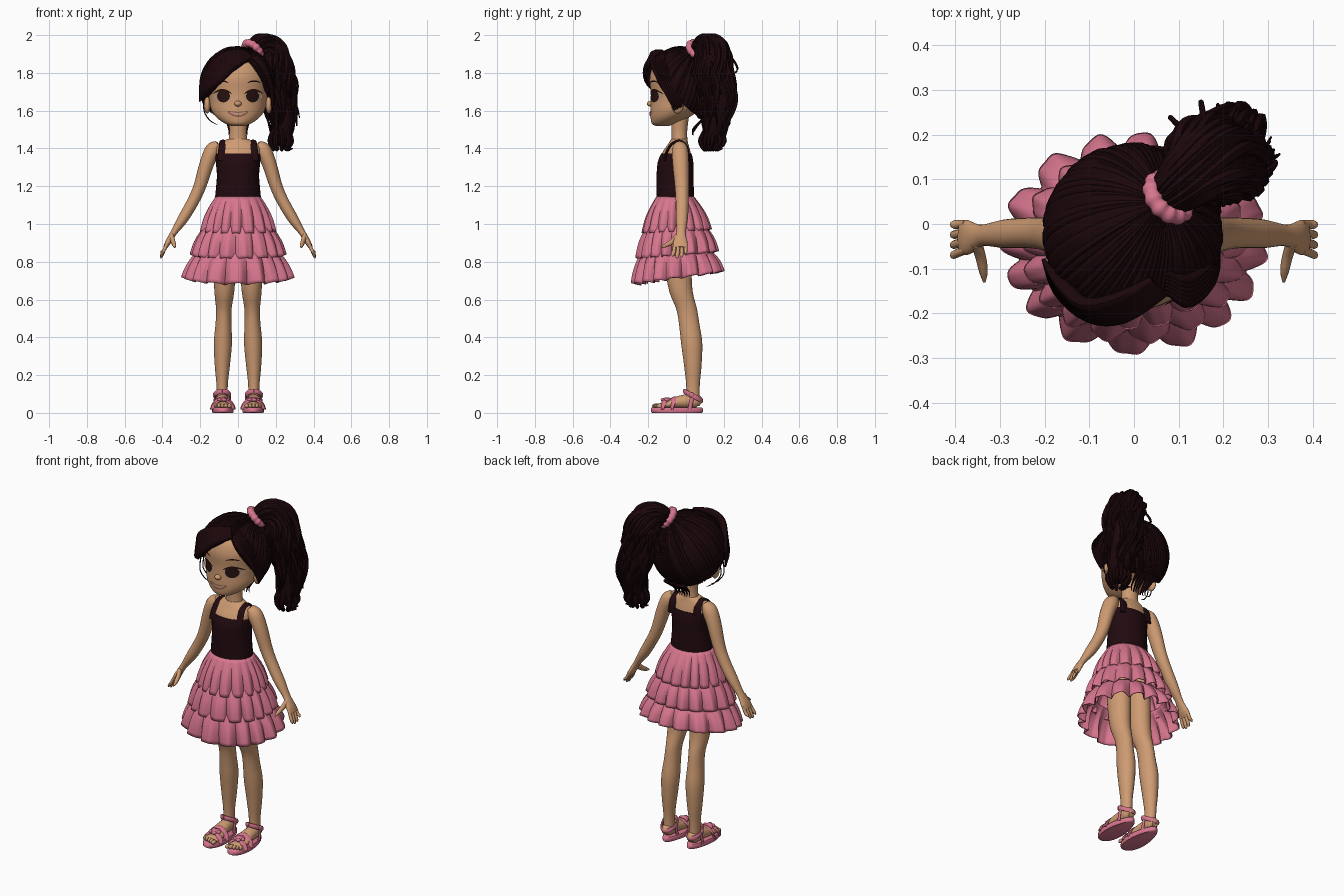
import bpy, bmesh, math, random
from mathutils import Vector, Matrix
from mathutils.bvhtree import BVHTree

random.seed(4)
cube = bpy.data.objects.get("Cube")
if cube:
    bpy.data.objects.remove(cube)
TAU = math.tau
made = []


def material(name, rgb):
    m = bpy.data.materials.new(name)
    m.use_nodes = True
    m.diffuse_color = (*rgb, 1)
    m.node_tree.nodes["Principled BSDF"].inputs["Base Color"].default_value = (*rgb, 1)
    return m


SKIN = material("skin", (0.62, 0.33, 0.17))
HAIR = material("dark hair", (0.011, 0.002, 0.003))
CLOTH = material("dark top", (0.015, 0.003, 0.005))
PINK = material("pink", (0.68, 0.18, 0.27))
IRIS = material("dark eye", (0.02, 0.006, 0.005))
LIP = material("lip", (0.32, 0.12, 0.08))
EYE = material("eye tan", (0.52, 0.34, 0.23))


def finish(name, bm, mat, solid=0):
    bmesh.ops.recalc_face_normals(bm, faces=bm.faces)
    me = bpy.data.meshes.new(name)
    bm.to_mesh(me)
    bm.free()
    me.materials.append(mat)
    ob = bpy.data.objects.new(name, me)
    bpy.context.collection.objects.link(ob)
    if solid:
        ob.modifiers.new("thickness", 'SOLIDIFY').thickness = solid
    made.append(ob)
    return ob


def add(bm, rings, caps=True):
    rows = [[bm.verts.new(p) for p in r] for r in rings]
    n = len(rows[0])
    for a, b in zip(rows, rows[1:]):
        for i in range(n):
            bm.faces.new((a[i], a[(i + 1) % n], b[(i + 1) % n], b[i]))
    if caps:
        bm.faces.new(rows[0])
        bm.faces.new(rows[-1])


def spline(pts, n):
    """Smooth curve through tuples of any length."""
    out = []
    for k in range(n + 1):
        u = k / n * (len(pts) - 1)
        i = min(int(u), len(pts) - 2)
        t = u - i
        p0, p1, p2 = pts[max(i - 1, 0)], pts[i], pts[i + 1]
        p3 = pts[min(i + 2, len(pts) - 1)]
        out.append([b + t * (c - a) / 2 + t * t * (a - 2.5 * b + 2 * c - d / 2)
                    + t ** 3 * (1.5 * (b - c) + (d - a) / 2)
                    for a, b, c, d in zip(p0, p1, p2, p3)])
    return out


def stack(bm, pts, n=24, seg=36):
    """Level ellipses: z, centre x, centre y, radius x, radius y."""
    add(bm, [[Vector((cx + rx * math.cos(TAU * i / seg), cy + ry * math.sin(TAU * i / seg), z))
              for i in range(seg)] for z, cx, cy, rx, ry in spline(pts, n)])


def tube(bm, pts, n=14, seg=12, ref=(0, 1, 0)):
    """Swept ellipses: x, y, z, radius across, radius along ref."""
    s = spline(pts, n)
    rings = []
    for k, p in enumerate(s):
        t = (Vector(s[min(k + 1, n)][:3]) - Vector(s[max(k - 1, 0)][:3])).normalized()
        side = t.cross(Vector(ref)).normalized()
        up = side.cross(t)
        rings.append([Vector(p[:3]) + side * p[3] * math.cos(TAU * i / seg)
                      + up * p[4] * math.sin(TAU * i / seg) for i in range(seg)])
    add(bm, rings)


def ball(bm, c, r):
    bmesh.ops.create_uvsphere(bm, u_segments=20, v_segments=12, radius=1,
                              matrix=Matrix.Translation(c) @ Matrix.Diagonal((*r, 1)))


# Head, nose and neck
bm = bmesh.new()
stack(bm, [(1.518, 0, -.125, .03, .03), (1.53, 0, -.12, .065, .06), (1.56, 0, -.09, .11, .097),
           (1.60, 0, -.06, .14, .128), (1.65, 0, -.035, .152, .152), (1.70, 0, -.025, .16, .162),
           (1.78, 0, -.02, .17, .172), (1.85, 0, -.02, .14, .145), (1.89, 0, -.02, .08, .08)], 36, 48)
face = BVHTree.FromBMesh(bm)
finish("head", bm, SKIN)
bm = bmesh.new()
ball(bm, (0, -.187, 1.637), (.019, .02, .015))
finish("nose", bm, SKIN)
bm = bmesh.new()
stack(bm, [(1.38, 0, -.04, .06, .045), (1.44, 0, -.035, .05, .042), (1.5, 0, -.035, .046, .042),
           (1.6, 0, -.03, .055, .05)])
finish("neck", bm, SKIN)


def patch(name, cx, cz, rx, rz, mat, lift, bend=0):
    """Thin plate laid on the face."""
    bm = bmesh.new()
    rings = []
    for f in (1, .75, .5, .25, .03):
        ring = []
        for i in range(28):
            c, s = math.cos(TAU * i / 28) * f, math.sin(TAU * i / 28) * f
            x, z = cx + rx * c, cz + rz * s + bend * c * c
            hit = face.ray_cast(Vector((x, -1, z)), Vector((0, 1, 0)))[0]
            ring.append(hit - Vector((0, lift, 0)))
        rings.append(ring)
    add(bm, rings)
    finish(name, bm, mat)


for s, side in ((1, "left"), (-1, "right")):
    patch(side + "_eye", s * .08, 1.677, .047, .031, EYE, .002)
    patch(side + "_iris", s * .077, 1.677, .034, .033, IRIS, .004)
    patch(side + "_lash", s * .083, 1.709, .05, .006, IRIS, .006, -.02)
    patch(side + "_brow", s * .085, 1.757, .035, .004, HAIR, .004, -.01)
    bm = bmesh.new()
    ball(bm, (s * .163, -.045, 1.63), (.017, .032, .045))
    finish(side + "_ear", bm, SKIN)
patch("lips", 0, 1.58, .056, .014, LIP, .004, .015)
patch("teeth", 0, 1.582, .042, .006, EYE, .006, .011)

# Hair cap combed from the hairline to the ponytail base
HAIRLINE = [(-180, 1.555), (-135, 1.56), (-105, 1.6), (-80, 1.66), (-60, 1.68), (-45, 1.71),
            (-30, 1.755), (-15, 1.80), (0, 1.83), (15, 1.86), (25, 1.87), (35, 1.82), (45, 1.77),
            (60, 1.70), (80, 1.66), (105, 1.6), (135, 1.56), (180, 1.555)]
centre, size = Vector((-.003, -.02, 1.73)), Vector((.2, .2, .21))
pole = Vector((.35, .35, .9)).normalized()
cols, rows = 384, 16
ends = []
for i in range(cols):
    a = -180 + 360 * i / cols
    for (a0, z0), (a1, z1) in zip(HAIRLINE, HAIRLINE[1:]):
        if a0 <= a <= a1:
            z = z0 + (z1 - z0) * (a - a0) / (a1 - a0)
    el = math.asin((z - centre.z) / size.z)
    a = math.radians(a)
    ends.append(Vector((math.sin(a) * math.cos(el), -math.cos(a) * math.cos(el), math.sin(el))))
grooves = [random.uniform(0, .022) for i in range(cols // 4)]
rings = []
for j in range(rows + 2):
    t = min(.03 + .97 * j / rows, 1)
    ring = []
    for i, e in enumerate(ends):
        ang = pole.angle(e)
        d = (pole * math.sin((1 - t) * ang) + e * math.sin(t * ang)) / math.sin(ang)
        ridge = .012 * abs(math.sin(TAU * i / 16)) + grooves[i // 4] * (i % 4 > 0)
        d *= .988 + ridge * min(1, t * 3) if j <= rows else .78
        ring.append(centre + d * size)
    rings.append(ring)
bm = bmesh.new()
add(bm, rings, False)
finish("hair_cap", bm, HAIR)

# Swept fringe on both sides of the parting
bm = bmesh.new()
for k in range(11):
    f = k / 10
    tube(bm, [(.07 - .03 * f, -.155 + .03 * f, 1.885 + .03 * f, .008, .008),
              (-.02 - .02 * f, -.205 + .035 * f, 1.84 + .06 * f, .021, .017),
              (-.10 - .01 * f, -.205 + .025 * f, 1.762 + .1 * f, .021, .017),
              (-.165, -.15 + .02 * f, 1.705 + .09 * f, .018, .015),
              (-.203, -.08, 1.65 + .08 * f, .004, .004)], 16, 8)
for k in range(6):
    f = k / 5
    tube(bm, [(.075, -.15 + .04 * f, 1.885 + .02 * f, .007, .007),
              (.12, -.175 + .05 * f, 1.845 + .02 * f, .016, .014),
              (.165, -.135 + .05 * f, 1.76 + .02 * f, .016, .014),
              (.183, -.09 + .05 * f, 1.67, .011, .011),
              (.18, -.06 + .04 * f, 1.60 + .02 * f, .003, .003)], 14, 8)
finish("fringe", bm, HAIR)

# Loose wisps beside the face and at the nape
bm = bmesh.new()
for k in range(2):
    tube(bm, [(-.18, -.09 + .03 * k, 1.68, .004, .004), (-.18, -.1 + .03 * k, 1.6, .003, .003),
              (-.15, -.09 + .04 * k, 1.55, .003, .003), (-.11, -.07 + .04 * k, 1.525, .001, .001)], 12, 6)
for k in range(7):
    x = -.06 + .02 * k
    tube(bm, [(x, .11, 1.57, .012, .01), (x * .9, .07, 1.535, .008, .007),
              (x * .8, .035, 1.5 - .01 * (k % 3), .004, .004), (x * .8, .04, 1.47, .001, .001)], 10, 6)
finish("hair_wisps", bm, HAIR)

# Ponytail: core plus wavy locks
TAIL = [(.075, .06, 1.915, .035), (.125, .105, 1.94, .06), (.168, .14, 1.895, .085),
        (.198, .142, 1.79, .088), (.218, .17, 1.66, .085), (.235, .16, 1.54, .072), (.222, .13, 1.42, .045)]
across = Vector((.7, -.7, 0)).normalized()
bm = bmesh.new()
tube(bm, [(x, y, z, r * .85, r * .95) for x, y, z, r in TAIL], 30, 20, across)
path = spline(TAIL, 40)
for k in range(70):
    ang, last = random.uniform(0, TAU), random.randint(26, 40)
    depth, wave = random.uniform(.72, 1.02), random.uniform(0, TAU)
    pts = []
    for j in range(0, last + 1, 2):
        p, f = Vector(path[j][:3]), j / last
        t = (Vector(path[min(j + 1, 40)][:3]) - Vector(path[max(j - 1, 0)][:3])).normalized()
        a = ang + .8 * f + .3 * f * math.sin(9 * f + wave)
        r = path[j][3] * (depth + .18 * f * math.sin(13 * f + wave))
        w = .003 + .015 * math.sin(math.pi * (.15 + .85 * f))
        pts.append((*(p + (across * 1.12 * math.cos(a) + t.cross(across) * math.sin(a)) * r), w, w * .8))
    tube(bm, pts, 26, 6, across)
# Curled tips
for k in range(9):
    a = TAU * k / 9
    x, y = .225 + .035 * math.cos(a), .14 + .035 * math.sin(a)
    tube(bm, [(x, y, 1.5, .014, .014), (x + .025 * math.cos(a), y + .03 * math.sin(a), 1.44, .013, .013),
              (x, y - .01, 1.395, .011, .011), (x + .03 * math.cos(a), y + .02 * math.sin(a), 1.4, .003, .003)],
         12, 7, across)
# Flyaway curls around the crown of the tail
for k in range(10):
    a = TAU * k / 10
    out = across * math.cos(a) + Vector((.7, .7, 0)) * math.sin(a)
    hub = Vector((.17, .15, 1.86 - .02 * (k % 4)))
    tube(bm, [(*(hub + out * r + Vector((0, 0, z))), w, w) for r, z, w in
              ((.06, .04, .008), (.1, .01, .007), (.125, -.04, .006), (.1, -.07, .002))], 12, 6, (.1, .2, 1))
finish("ponytail", bm, HAIR)

# Gathered hair band
bpy.ops.mesh.primitive_torus_add(major_segments=72, minor_segments=14, major_radius=.047, minor_radius=.02)
band = bpy.context.object
band.name = "hair_band"
for v in band.data.vertices:
    a = math.atan2(v.co.y, v.co.x)
    mid = Vector((math.cos(a), math.sin(a), 0)) * .047
    v.co = mid + (v.co - mid) * (1 + .1 * math.sin(12 * a))
band.rotation_euler = Vector((.55, .45, .6)).to_track_quat('Z', 'Y').to_euler()
band.location = (.078, .06, 1.922)
band.data.materials.append(PINK)
made.append(band)

# Torso and tank top
bm = bmesh.new()
stack(bm, [(1.0, 0, -.055, .11, .09), (1.15, 0, -.057, .112, .09), (1.25, 0, -.058, .103, .09),
           (1.33, 0, -.055, .11, .087), (1.38, 0, -.05, .118, .074), (1.42, 0, -.042, .11, .055),
           (1.45, 0, -.036, .055, .042)])
finish("torso", bm, SKIN)
bm = bmesh.new()
stack(bm, [(1.125, 0, -.057, .121, .099), (1.145, 0, -.057, .121, .099), (1.25, 0, -.058, .112, .098),
           (1.32, 0, -.056, .117, .095), (1.355, 0, -.053, .119, .087), (1.372, 0, -.051, .117, .08)])
finish("tank_top", bm, CLOTH)
for s, side in ((1, "left"), (-1, "right")):
    bm = bmesh.new()
    tube(bm, [(s * .08, -.115, 1.335, .008, .03), (s * .08, -.1, 1.385, .008, .026),
              (s * .08, -.072, 1.425, .008, .02), (s * .08, -.03, 1.438, .008, .018),
              (s * .08, .004, 1.405, .008, .024), (s * .08, .012, 1.335, .008, .03)], 20, 12, (1, 0, 0))
    finish(side + "_shoulder_strap", bm, CLOTH)


# Ruffled skirt tiers: z, centre y, radius x, radius y at top and hem
def tier(name, top, hem, lobes, amp, lift, phase):
    seg, n, rings = 300, 10, []
    for j in range(n + 1):
        t = j / n
        z, cy, rx, ry = [a + (b - a) * t for a, b in zip(top, hem)]
        puff = .012 * math.sin(math.pi * t)
        ring = []
        for i in range(seg):
            a = TAU * i / seg
            b = a + .06 * math.sin(3 * a + phase)
            fold = abs(math.sin(lobes * b / 2 + phase)) ** .8 - .65
            fold = puff + amp * t ** .8 * (fold + .06 * math.sin(2 * lobes * a))
            ring.append(Vector(((rx + fold) * math.cos(a), cy + (ry + fold) * math.sin(a),
                                z + t * (lift * math.sin(a) + .3 * fold))))
        rings.append(ring)
    bm = bmesh.new()
    add(bm, rings, False)
    finish(name, bm, PINK, .005)


tier("skirt_upper_tier", (1.145, -.057, .12, .1), (.96, -.05, .195, .178), 18, .026, .01, 0)
tier("skirt_middle_tier", (1.0, -.052, .17, .15), (.835, -.047, .245, .21), 17, .034, .018, 1)
tier("skirt_lower_tier", (.87, -.05, .205, .175), (.715, -.043, .285, .235), 16, .044, .032, 2)

# Arms and hands
for s, side in ((1, "left"), (-1, "right")):
    bm = bmesh.new()
    tube(bm, [(s * .105, -.035, 1.425, .018, .025), (s * .132, -.032, 1.395, .04, .042),
              (s * .165, -.028, 1.32, .038, .043), (s * .202, -.022, 1.2, .033, .037),
              (s * .238, -.02, 1.12, .031, .034), (s * .29, -.022, 1.03, .028, .032),
              (s * .335, -.025, .962, .018, .024), (s * .355, -.028, .93, .016, .03),
              (s * .372, -.03, .9, .015, .039), (s * .386, -.03, .875, .01, .037)], 32, 20)
    finish(side + "_arm", bm, SKIN)
    bm = bmesh.new()
    for k, tip in enumerate((.828, .818, .822, .84)):
        y = -.058 + .019 * k
        tube(bm, [(s * .376, y, .895, .009, .01), (s * .392, y * 1.1, .86, .009, .01),
                  (s * .405, y * 1.2, tip + .01, .007, .009), (s * .408, y * 1.2, tip, .002, .002)], 8, 8)
    tube(bm, [(s * .354, -.04, .935, .013, .02), (s * .344, -.07, .908, .012, .015),
              (s * .337, -.105, .888, .01, .011), (s * .335, -.13, .875, .003, .003)], 8, 10, (0, 0, 1))
    finish(side + "_fingers", bm, SKIN)

# Legs, feet and sandals
for s, side in ((1, "left"), (-1, "right")):
    bm = bmesh.new()
    stack(bm, [(.06, s * .083, .037, .03, .035), (.15, s * .084, .037, .03, .036),
               (.25, s * .083, .036, .04, .046), (.37, s * .08, .03, .048, .056),
               (.47, s * .077, .017, .042, .054), (.55, s * .075, .003, .041, .055),
               (.66, s * .072, -.03, .054, .063), (.85, s * .068, -.045, .06, .074),
               (1.05, s * .06, -.055, .055, .08)], 30, 28)
    finish(side + "_leg", bm, SKIN)
    bm = bmesh.new()
    tube(bm, [(s * .083, .08, .05, .018, .018), (s * .083, .055, .062, .033, .036),
              (s * .083, -.02, .06, .038, .035), (s * .081, -.09, .045, .047, .022),
              (s * .08, -.145, .036, .043, .012)], 16, 18, (0, 0, 1))
    for k in range(5):
        ball(bm, (s * (.046 + .018 * k), -.162 + .006 * k, .037), (.012 - .001 * k, .018, .012))
    finish(side + "_foot", bm, SKIN)

    bm = bmesh.new()
    rings = []
    for z, f in ((0, .95), (.005, 1), (.023, 1), (.028, .96)):
        rings.append([Vector((s * .08 + f * (.056 - .011 * math.cos(a)) * math.sin(a),
                              -.048 + f * .138 * math.cos(a), z))
                      for a in (TAU * i / 40 for i in range(40))])
    add(bm, rings)
    finish(side + "_sandal_sole", bm, PINK)

    bm = bmesh.new()
    for y, h, w in ((-.125, .057, .052), (-.075, .073, .054)):
        tube(bm, [(s * .08 + w * math.cos(a), y + .012 * math.sin(a), .018 + h * math.sin(a) * .85, .015, .006)
                  for a in (math.pi * i / 8 for i in range(9))], 18, 10, (0, -.15, 1))
    ball(bm, (s * .08, -.1, .07), (.026, .024, .012))
    for k in range(5):
        ball(bm, (s * .08 + .022 * math.cos(TAU * k / 5), -.1 + .022 * math.sin(TAU * k / 5), .069),
             (.013, .013, .01))
    # Ankle loop, low at the heel, and its side tabs
    tube(bm, [(s * .083 + .041 * math.sin(a), .037 - .047 * math.cos(a), .09 + .025 * math.cos(a), .006, .013)
              for a in (TAU * i / 12 for i in range(13))], 36, 10, (0, 0, 1))
    for q in (1, -1):
        tube(bm, [(s * .083 + q * .04, .02, .02, .011, .005), (s * .083 + q * .041, .028, .06, .01, .005),
                  (s * .083 + q * .039, .034, .092, .01, .005)], 8, 8, (1, 0, 0))
    ball(bm, (s * .125, .03, .095), (.008, .014, .014))
    finish(side + "_sandal_straps", bm, PINK)

# Smooth shading with sharp edges kept
bpy.ops.object.select_all(action='DESELECT')
for ob in made:
    ob.select_set(True)
bpy.context.view_layer.objects.active = made[0]
bpy.ops.object.shade_smooth_by_angle(angle=math.radians(50))
